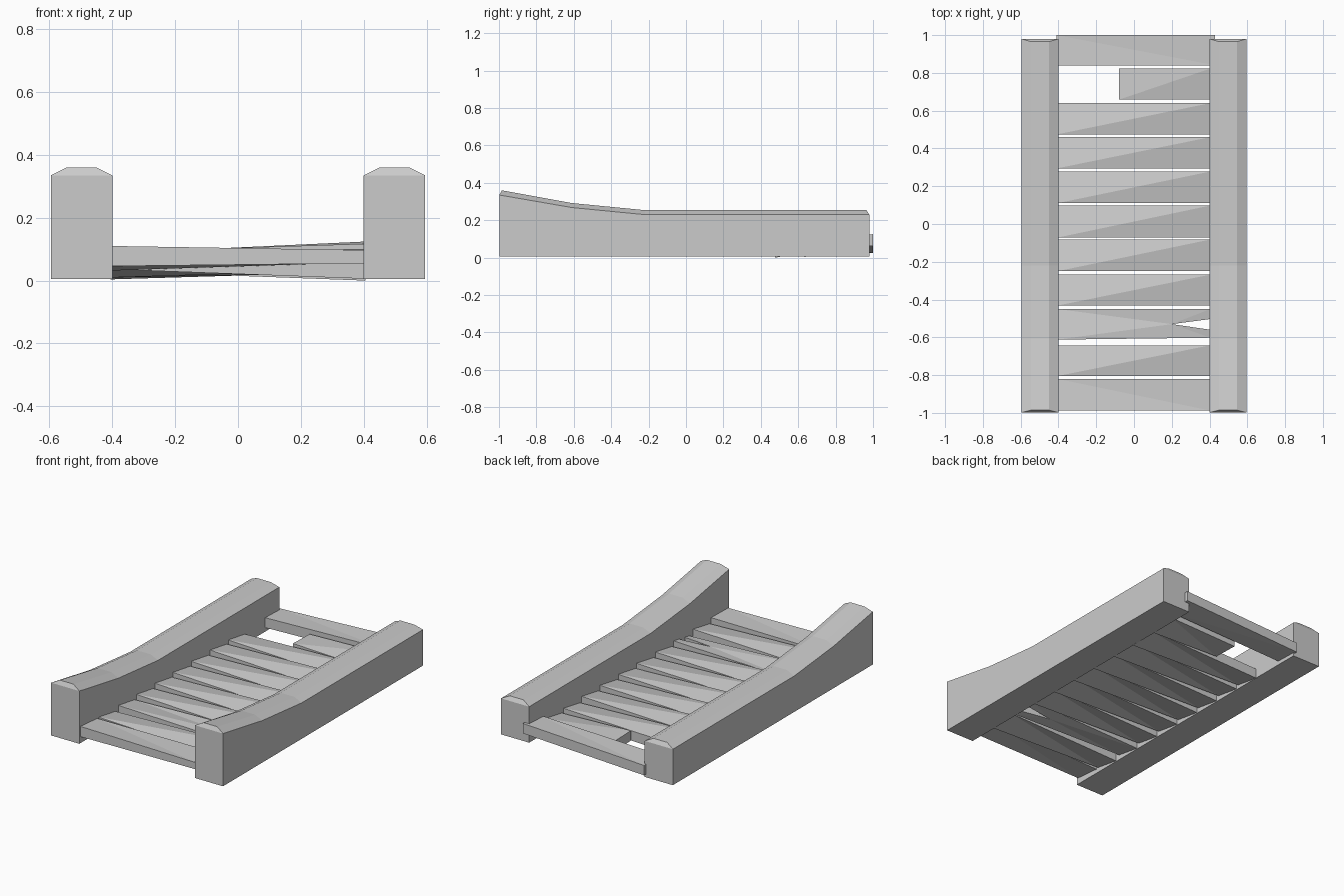
import bpy
import bmesh

if "Cube" in bpy.data.objects:
    bpy.data.objects.remove(bpy.data.objects["Cube"])


def finish(name, bm):
    bmesh.ops.recalc_face_normals(bm, faces=bm.faces)
    mesh = bpy.data.meshes.new(name)
    bm.to_mesh(mesh)
    bm.free()
    obj = bpy.data.objects.new(name, mesh)
    bpy.context.collection.objects.link(obj)
    return obj


def side_rail():
    # stations: y at shoulder, y at crown, shoulder height, crown height
    stations = [(-0.998, -0.985, 0.335, 0.36), (-0.61, -0.61, 0.268, 0.292),
                (-0.22, -0.22, 0.23, 0.254), (0.98, 0.965, 0.23, 0.254)]
    bm = bmesh.new()
    rings = []
    for ys, yc, zs, zc in stations:
        section = [(0.40, ys, 0.005), (0.595, ys, 0.005), (0.595, ys, zs),
                   (0.545, yc, zc), (0.45, yc, zc), (0.40, ys, zs)]
        rings.append([bm.verts.new(p) for p in section])
    for a, b in zip(rings, rings[1:]):
        for i in range(6):
            j = (i + 1) % 6
            bm.faces.new((a[i], a[j], b[j], b[i]))
    # end walls plus sloped end chamfers
    for r in (rings[0], rings[-1]):
        bm.faces.new((r[0], r[1], r[2], r[5]))
        bm.faces.new((r[5], r[2], r[3], r[4]))
    obj = finish("side_rails", bm)
    obj.modifiers.new("mirror", 'MIRROR').use_axis[0] = True


def plank(name, outline, y0, y1, bottom, thick=(0.062, 0.062)):
    # bottom: heights at left front, left back, right front, right back
    lf, lb, rf, rb = bottom
    bm = bmesh.new()
    low, high = [], []
    for x, y in outline:
        u, v = (x + 0.4) / 0.8, (y - y0) / (y1 - y0)
        z = (lf * (1 - v) + lb * v) * (1 - u) + (rf * (1 - v) + rb * v) * u
        t = thick[0] * (1 - u) + thick[1] * u
        low.append(bm.verts.new((x, y, max(z, 0))))
        high.append(bm.verts.new((x, y, z + t)))
    n = len(outline)
    caps = [bm.faces.new(low), bm.faces.new(high)]
    for i in range(n):
        j = (i + 1) % n
        bm.faces.new((low[i], low[j], high[j], high[i]))
    bmesh.ops.triangulate(bm, faces=caps)
    finish(name, bm)


def rect(x0, x1, y0, y1):
    return [(x0, y0), (x1, y0), (x1, y1), (x0, y1)]


side_rail()

# end planks
plank("front_plank", rect(-0.405, 0.405, -0.988, -0.82), -0.988, -0.82,
      (0.046, 0.032, 0.055, 0.058), (0.064, 0.042))
plank("back_plank", rect(-0.41, 0.43, 0.84, 1.0), 0.84, 1.0,
      (0.03, 0.025, 0.055, 0.062))

# twisted inner planks
twist = (0.036, 0.010, 0.006, 0.034)
spans = [(-0.805, -0.642), (-0.432, -0.268), (-0.25, -0.082), (-0.072, 0.098),
         (0.11, 0.278), (0.295, 0.46), (0.475, 0.64)]
for i, (a, b) in enumerate(spans):
    drop = 0.006 if i == 6 else 0
    plank(f"plank_{i + 1}", rect(-0.405, 0.405, a, b), a, b,
          [z - drop for z in twist])

# split plank with a wedge-shaped crack
a, b = -0.612, -0.45
plank("split_plank", [(-0.405, a), (0.405, a + 0.01), (0.405, -0.56),
                      (0.2, -0.53), (0.405, -0.503), (0.405, b), (-0.405, b)],
      a, b, twist)

# broken-off plank
a, b = 0.658, 0.823
plank("broken_plank", rect(-0.08, 0.405, a, b), a, b, twist)
